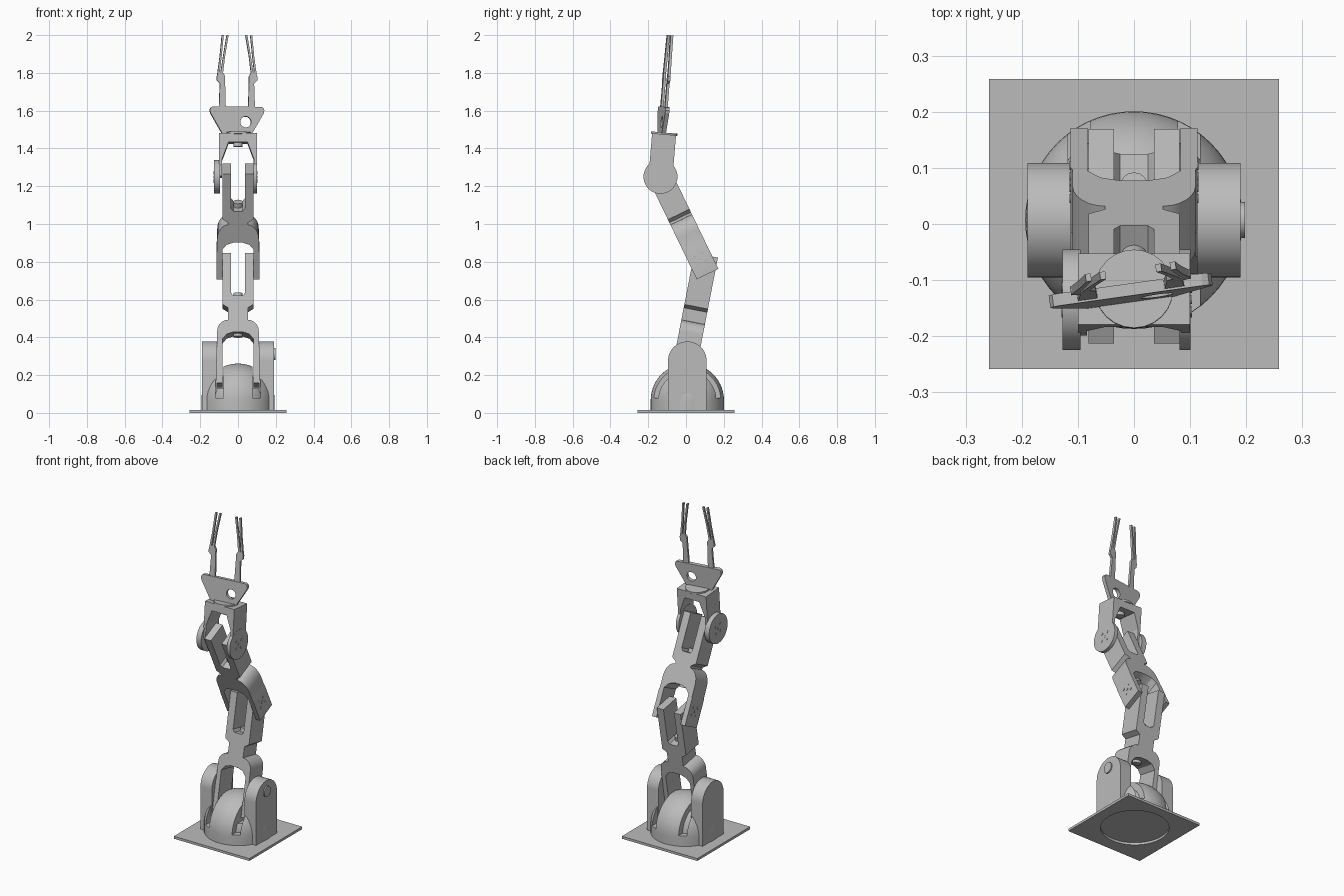
import bpy, bmesh
from math import sin, cos, pi, radians
from mathutils import Matrix, Vector

if "Cube" in bpy.data.objects:
    bpy.data.objects.remove(bpy.data.objects["Cube"])

GREY = (0.5, 0.5, 0.5, 1)
metal = bpy.data.materials.new("grey_metal")
metal.use_nodes = True
metal.diffuse_color = GREY
metal.node_tree.nodes["Principled BSDF"].inputs["Base Color"].default_value = GREY


def finish(name, bm, matrix=Matrix()):
    bmesh.ops.remove_doubles(bm, verts=bm.verts, dist=1e-5)
    bmesh.ops.recalc_face_normals(bm, faces=bm.faces)
    mesh = bpy.data.meshes.new(name)
    bm.to_mesh(mesh)
    bm.free()
    mesh.materials.append(metal)
    obj = bpy.data.objects.new(name, mesh)
    bpy.context.collection.objects.link(obj)
    obj.matrix_world = matrix
    return obj


def activate(obj):
    bpy.ops.object.select_all(action="DESELECT")
    obj.select_set(True)
    bpy.context.view_layer.objects.active = obj


def smooth(obj, angle=30):
    activate(obj)
    bpy.ops.object.shade_smooth_by_angle(angle=radians(angle))
    return obj


def plate(name, points, depth, matrix=Matrix(), y=0):
    """Extrude an (x, z) outline along y."""
    bm = bmesh.new()
    face = bm.faces.new([bm.verts.new((px, y - depth / 2, pz)) for px, pz in points])
    new = bmesh.ops.extrude_face_region(bm, geom=[face])["geom"]
    verts = [v for v in new if isinstance(v, bmesh.types.BMVert)]
    bmesh.ops.translate(bm, verts=verts, vec=(0, depth, 0))
    return finish(name, bm, matrix)


def box(name, lo, hi):
    outline = [(lo[0], lo[2]), (hi[0], lo[2]), (hi[0], hi[2]), (lo[0], hi[2])]
    return plate(name, outline, hi[1] - lo[1], y=(lo[1] + hi[1]) / 2)


def disc(name, center, radius, depth, axis="X", matrix=Matrix(), sides=32):
    turn = {"X": Matrix.Rotation(pi / 2, 4, "Y"), "Y": Matrix.Rotation(pi / 2, 4, "X"),
            "Z": Matrix()}[axis]
    bm = bmesh.new()
    bmesh.ops.create_cone(bm, cap_ends=True, segments=sides, radius1=radius, radius2=radius,
                          depth=depth, matrix=Matrix.Translation(center) @ turn)
    return smooth(finish(name, bm, matrix))


def cut(obj, cutters):
    for tool in cutters:
        mod = obj.modifiers.new("cut", "BOOLEAN")
        mod.operation, mod.solver, mod.object = "DIFFERENCE", "EXACT", tool
        activate(obj)
        bpy.ops.object.modifier_apply(modifier=mod.name)
        bpy.data.objects.remove(tool)
    return obj


def mirrored(half):
    return half + [(-x, z) for x, z in reversed(half)]


def place(y, z, tilt):
    """Frame at (0, y, z), leaning towards the back by tilt degrees."""
    return Matrix.Translation((0, y, z)) @ Matrix.Rotation(radians(-tilt), 4, "X")


def dome(name, radius, center_z, bottom):
    bm = bmesh.new()
    arc = [(radius * cos(i * pi / 28), center_z + radius * sin(i * pi / 28)) for i in range(15)]
    points = [(0, bottom), (radius, bottom)] + arc
    verts = [bm.verts.new((r, 0, z)) for r, z in points]
    edges = [bm.edges.new(pair) for pair in zip(verts, verts[1:])]
    bmesh.ops.spin(bm, geom=verts + edges, cent=(0, 0, 0), axis=(0, 0, 1),
                   angle=2 * pi, steps=56)
    return finish(name, bm, Matrix.Translation((0, 0.007, 0)))


def screws(name, x, z, spread, matrix):
    """Five small screw heads in a cross."""
    for i, (a, b) in enumerate([(0, 0), (1, 1), (1, -1), (-1, 1), (-1, -1)]):
        disc(f"{name}_{i}", (x, a * spread, z + b * spread), 0.008, 0.004, "X", matrix, 12)


# Base plate with a round opening
base = box("base_plate", (-0.258, -0.258, 0), (0.258, 0.258, 0.015))
cut(base, [disc("opening", (0, 0.007, 0), 0.19, 0.1, "Z", sides=56)])

# Slotted dome and the rounded core seen inside the slots
shell = dome("dome", 0.194, 0.067, 0.014)
cut(shell, [box("slot", (min(a, b), -0.3, 0.08), (max(a, b), 0.3, 0.4))
            for a, b in ((0.078, 0.118), (-0.078, -0.118))])
smooth(shell)
core = dome("dome_core", 0.16, 0.067, 0.02)
cut(core, [box("front_gap", (-0.3, -0.3, 0.13), (0.3, 0.07, 0.4))])
smooth(core)

# Shoulder brackets with rounded tops
half_arc = [(0.102 * cos(i * pi / 24), 0.276 + 0.102 * sin(i * pi / 24)) for i in range(25)]
side_turn = Matrix.Rotation(pi / 2, 4, "Z")
for side, x in (("left", 0.151), ("right", -0.151)):
    smooth(plate(f"{side}_shoulder_bracket", [(0.102, 0.015)] + half_arc + [(-0.102, 0.015)],
                 0.078, Matrix.Translation((x, 0.007, 0)) @ side_turn))
disc("shoulder_knob", (0.19, 0.007, 0.312), 0.032, 0.015)


# Arm links: fork below, narrow neck, twin prongs above
def link(name, matrix, arch, side, shoulder, flare, slot, top):
    curve = [(0.052 + 0.058 * cos(i * pi / 12), side + (shoulder - side) * sin(i * pi / 12))
             for i in range(7)]
    half = [(0.025, arch), (0.06, arch - 0.012), (0.083, arch - 0.04), (0.083, 0), (0.113, 0),
            (0.113, 0.16), (0.11, 0.17)] + curve + [
            (0.052, flare), (0.081, flare + 0.018), (0.081, top), (0.036, top),
            (0.036, slot + 0.015), (0.025, slot)]
    smooth(plate(name, mirrored(half), 0.127, matrix), 25)
    disc(f"{name}_bolt", (0, 0, slot), 0.025, 0.05, "Z", matrix, 16)
    disc(f"{name}_stud", (0, 0, arch), 0.025, 0.03, "Z", matrix, 16)
    for sx in (1, -1):
        screws(f"{name}_screw", sx * 0.113, 0.09, 0.022, matrix)


link("lower_arm", place(-0.027, 0.147, 11), 0.275, 0.28, 0.34, 0.405, 0.47, 0.70)
link("upper_arm", place(0.114, 0.735, -25.8), 0.215, 0.235, 0.32, 0.333, 0.40, 0.619)

# Wrist yoke with pivot discs
wrist = place(-0.135, 1.25, 4.8)
yoke = [(0.05, 0.18), (0.084, 0.09), (0.084, 0), (0.1, 0), (0.1, 0.226)]
plate("wrist_yoke", mirrored(yoke), 0.127, wrist)
disc("left_wrist_disc", (0.091, 0, 0), 0.09, 0.02, matrix=wrist, sides=40)
disc("right_wrist_disc", (-0.111, 0, 0), 0.09, 0.032, matrix=wrist, sides=40)
for x in (0.101, -0.127):
    screws("wrist_screw", x, 0, 0.022, wrist)
disc("wrist_turntable", (0, 0, 0.229), 0.07, 0.012, "Z", wrist, 24)
disc("wrist_stud", (0, 0, 0.175), 0.025, 0.03, "Z", wrist, 16)

# Gripper palm, twisted on the turntable
palm = wrist @ Matrix.Translation((0, -0.012, 0.228)) @ Matrix.Rotation(radians(8), 4, "Z")
half_palm = [(0.08, 0), (0.142, 0.108), (0.146, 0.125), (0.14, 0.138), (0.128, 0.143)]
palm_plate = plate("gripper_palm", [(x - 0.006, z) for x, z in mirrored(half_palm)], 0.022, palm)
cut(palm_plate, [disc("palm_hole", (0.04, 0, 0.062), 0.029, 0.2, "Y", palm)])

# Fingers: stem, knuckle and two thin tines each
pieces = {
    "stem": [(0.06, 0.135), (0.096, 0.135), (0.091, 0.28), (0.064, 0.28)],
    "knuckle": [(0.064, 0.275), (0.09, 0.265), (0.108, 0.282), (0.108, 0.305),
                (0.094, 0.325), (0.076, 0.325), (0.064, 0.305)],
    "outer_tine": [(0.095, 0.3), (0.107, 0.3), (0.092, 0.41), (0.081, 0.523),
                   (0.071, 0.523), (0.082, 0.41)],
    "inner_tine": [(0.076, 0.31), (0.09, 0.31), (0.074, 0.41), (0.055, 0.523),
                   (0.045, 0.523), (0.064, 0.41)],
}
for side, sign in (("left", 1), ("right", -1)):
    for part, outline in pieces.items():
        plate(f"{side}_finger_{part}", [(sign * x - 0.006, z) for x, z in outline], 0.014, palm)
